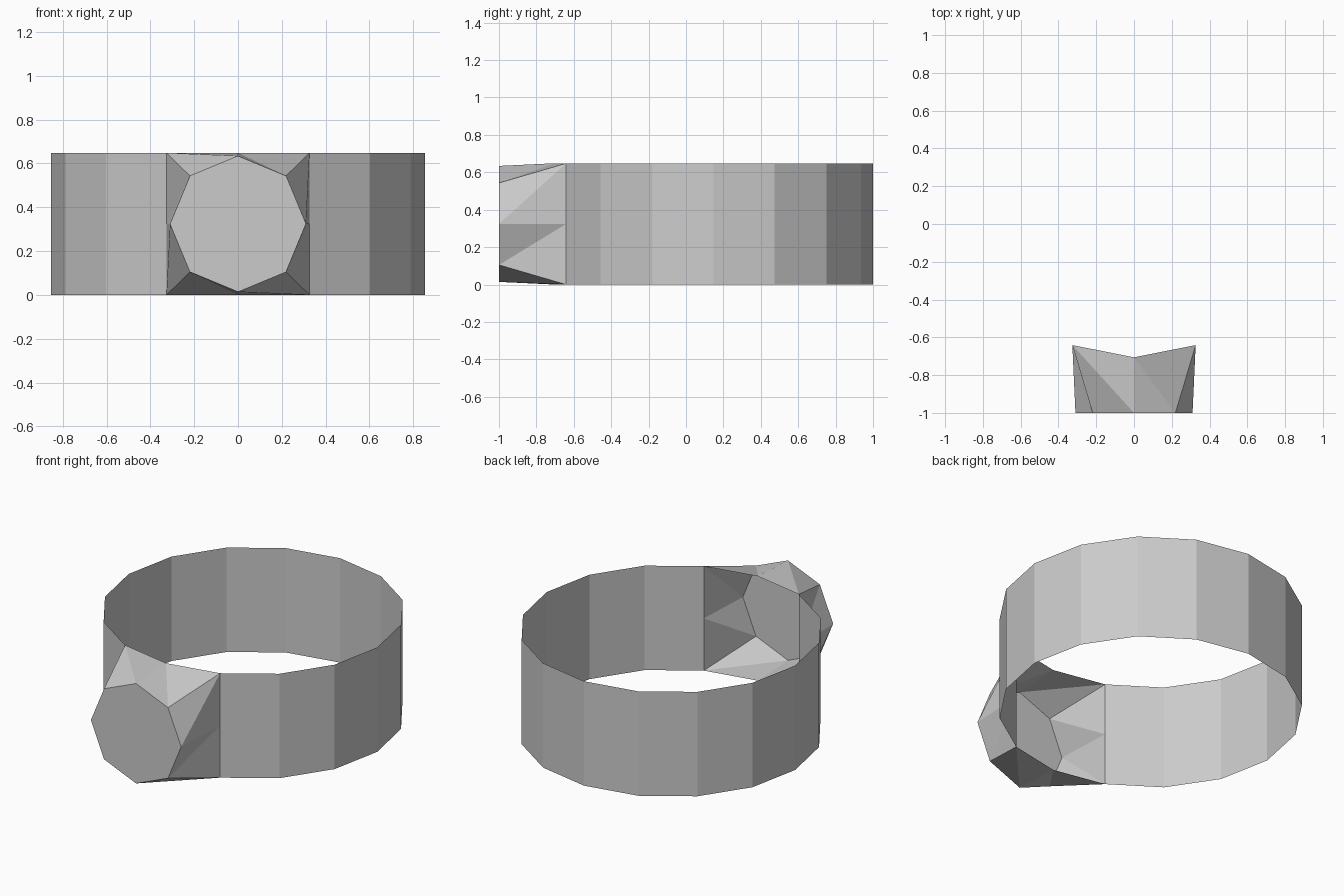
import bpy, bmesh
from math import sin, cos, pi, radians

if "Cube" in bpy.data.objects:
    bpy.data.objects.remove(bpy.data.objects["Cube"])

R, CY, H = 0.853, 0.147, 0.648      # band radius, band centre in y, band height
GEM_R, GEM_Y = 0.31, -1.0           # front plate radius and position

grey = bpy.data.materials.new("plain grey")
grey.diffuse_color = (0.6, 0.6, 0.6, 1)
grey.use_nodes = True
grey.node_tree.nodes["Principled BSDF"].inputs["Base Color"].default_value = grey.diffuse_color


def finish(bm, name):
    me = bpy.data.meshes.new(name)
    bm.to_mesh(me)
    bm.free()
    me.materials.append(grey)
    ob = bpy.data.objects.new(name, me)
    bpy.context.collection.objects.link(ob)
    return ob


def rim(step, z):
    """Point on the 16-sided band, counted from the front centre."""
    a = step * pi / 8
    return (R * sin(a), CY - R * cos(a), z)


# Thin open band, leaving a gap of two sides at the front
bm = bmesh.new()
low = [bm.verts.new(rim(i, 0)) for i in range(1, 16)]
high = [bm.verts.new(rim(i, H)) for i in range(1, 16)]
for i in range(14):
    bm.faces.new((low[i], low[i + 1], high[i + 1], high[i]))
finish(bm, "ring_band")

# Hollow setting: bridges the gap outline to an octagon, clockwise from top left
bm = bmesh.new()
outline = [rim(-1, H), rim(0, H), rim(1, H), rim(1, H / 2),
           rim(1, 0), rim(0, 0), rim(-1, 0), rim(-1, H / 2)]
outer = [bm.verts.new(p) for p in outline]
inner = []
for i in range(8):
    a = radians(135 - 45 * i)
    inner.append(bm.verts.new((GEM_R * cos(a), GEM_Y, H / 2 + GEM_R * sin(a))))
for i in range(8):
    j = (i + 1) % 8
    bm.faces.new((outer[i], inner[j], outer[j]))
    bm.faces.new((outer[i], inner[i], inner[j]))

# Flat octagonal front plate
bm.faces.new(inner[::-1])
finish(bm, "front_setting")
